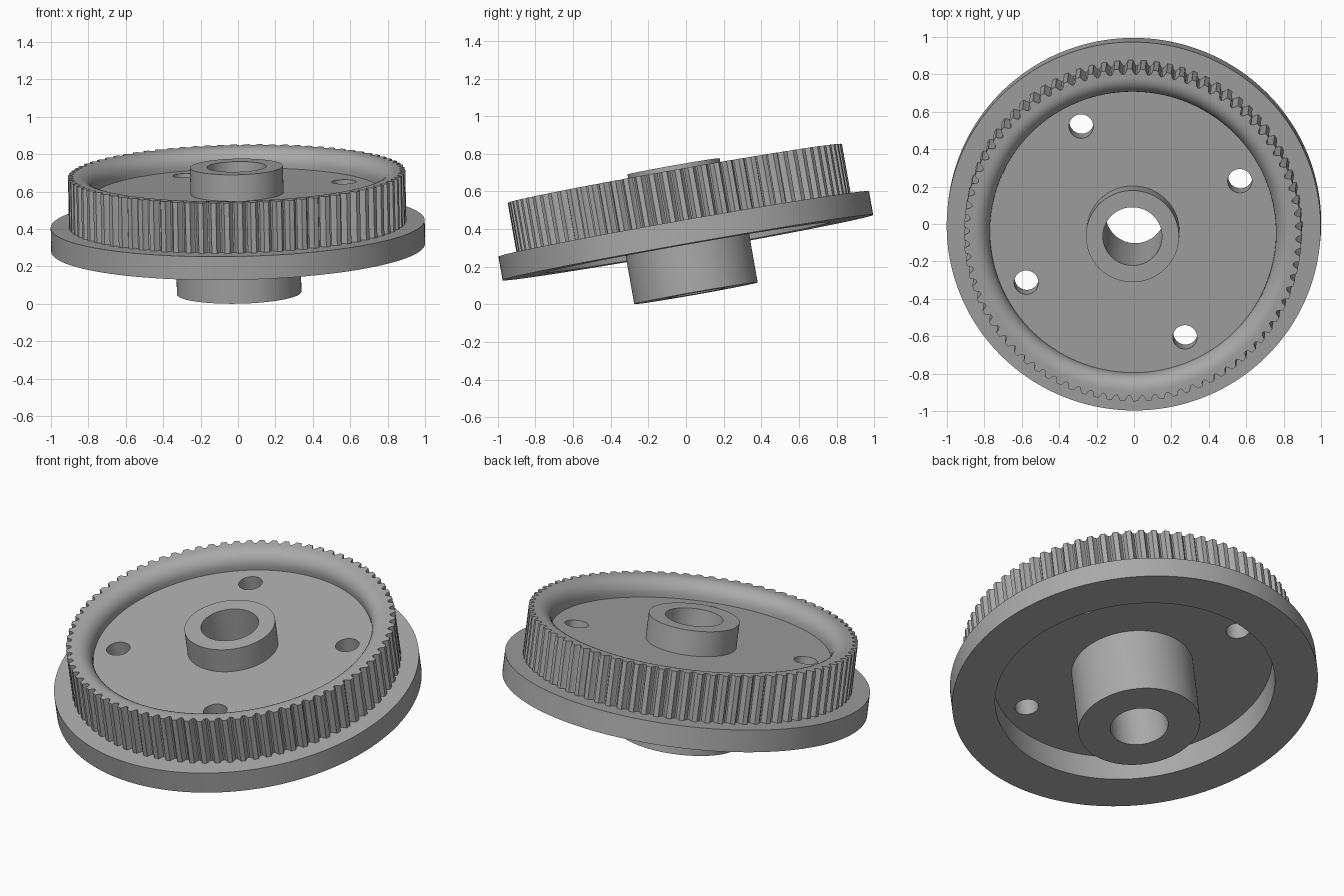
import bpy, bmesh, math

if "Cube" in bpy.data.objects:
    bpy.data.objects.remove(bpy.data.objects["Cube"])

TEETH, STEPS = 80, 8
SEG = TEETH * STEPS
ROOT, TIP = 0.872, 0.902
WEB_R, WEB_BOTTOM, WEB_TOP, RIM_TOP = 0.765, 0.155, 0.295, 0.40

metal = bpy.data.materials.new("grey metal")
metal.diffuse_color = (0.40, 0.40, 0.40, 1)
metal.use_nodes = True
metal.node_tree.nodes["Principled BSDF"].inputs["Base Color"].default_value = metal.diffuse_color


def tooth_radius(i):
    """Flat land followed by a rounded groove."""
    t = (i % STEPS) / STEPS
    if t <= 0.375:
        return TIP
    return TIP - (TIP - ROOT) * math.sin((t - 0.375) / 0.625 * math.pi) ** 0.8


# Closed half section (radius, height); radius None follows the teeth
profile = [(0.158, -0.247), (0.333, -0.247), (0.333, WEB_BOTTOM), (WEB_R, WEB_BOTTOM),
           (WEB_R, 0), (1.0, 0), (1.0, 0.127), (None, 0.127), (None, RIM_TOP)]
# Rounded inner lip of the rim
lip = 0.085
for k in range(9):
    a = math.pi / 2 * k / 8
    profile.append((WEB_R + lip - lip * math.sin(a), RIM_TOP - lip + lip * math.cos(a)))
# Web and upper boss
profile += [(WEB_R, WEB_TOP), (0.2487, WEB_TOP), (0.2487, 0.438), (0.158, 0.438)]

# Pulley body: revolve the section
bm = bmesh.new()
rings = []
for i in range(SEG):
    th = 2 * math.pi * i / SEG
    ring = []
    for r, z in profile:
        r = tooth_radius(i) if r is None else r
        ring.append(bm.verts.new((r * math.cos(th), r * math.sin(th), z)))
    rings.append(ring)
n = len(profile)
for i in range(SEG):
    a, b = rings[i], rings[(i + 1) % SEG]
    for j in range(n):
        k = (j + 1) % n
        bm.faces.new((a[j], b[j], b[k], a[k]))
bmesh.ops.recalc_face_normals(bm, faces=bm.faces)
mesh = bpy.data.meshes.new("toothed_pulley")
bm.to_mesh(mesh)
bm.free()
pulley = bpy.data.objects.new("toothed_pulley", mesh)
mesh.materials.append(metal)
bpy.context.collection.objects.link(pulley)

# Four through holes in the web
bm = bmesh.new()
for k in range(4):
    a = math.radians(25.7 + 90 * k)
    new = bmesh.ops.create_cone(bm, cap_ends=True, segments=40, radius1=0.065,
                                radius2=0.065, depth=0.5)["verts"]
    bmesh.ops.translate(bm, verts=new, vec=(0.635 * math.cos(a), 0.635 * math.sin(a), 0.225))
cut_mesh = bpy.data.meshes.new("hole_cutter")
bm.to_mesh(cut_mesh)
bm.free()
cut_mesh.materials.append(metal)
cutter = bpy.data.objects.new("hole_cutter", cut_mesh)
bpy.context.collection.objects.link(cutter)
cutter.hide_render = True

mod = pulley.modifiers.new("holes", 'BOOLEAN')
mod.operation = 'DIFFERENCE'
mod.solver = 'EXACT'
mod.object = cutter
bpy.context.view_layer.objects.active = pulley
pulley.select_set(True)
bpy.ops.object.modifier_apply(modifier="holes")
bpy.data.objects.remove(cutter)
bpy.ops.object.shade_smooth_by_angle(angle=math.radians(25))

# Lean the whole pulley
pulley.rotation_euler = (math.radians(10), math.radians(-1.24), 0)
pulley.location = (0.001, 0.01, 0.302)
